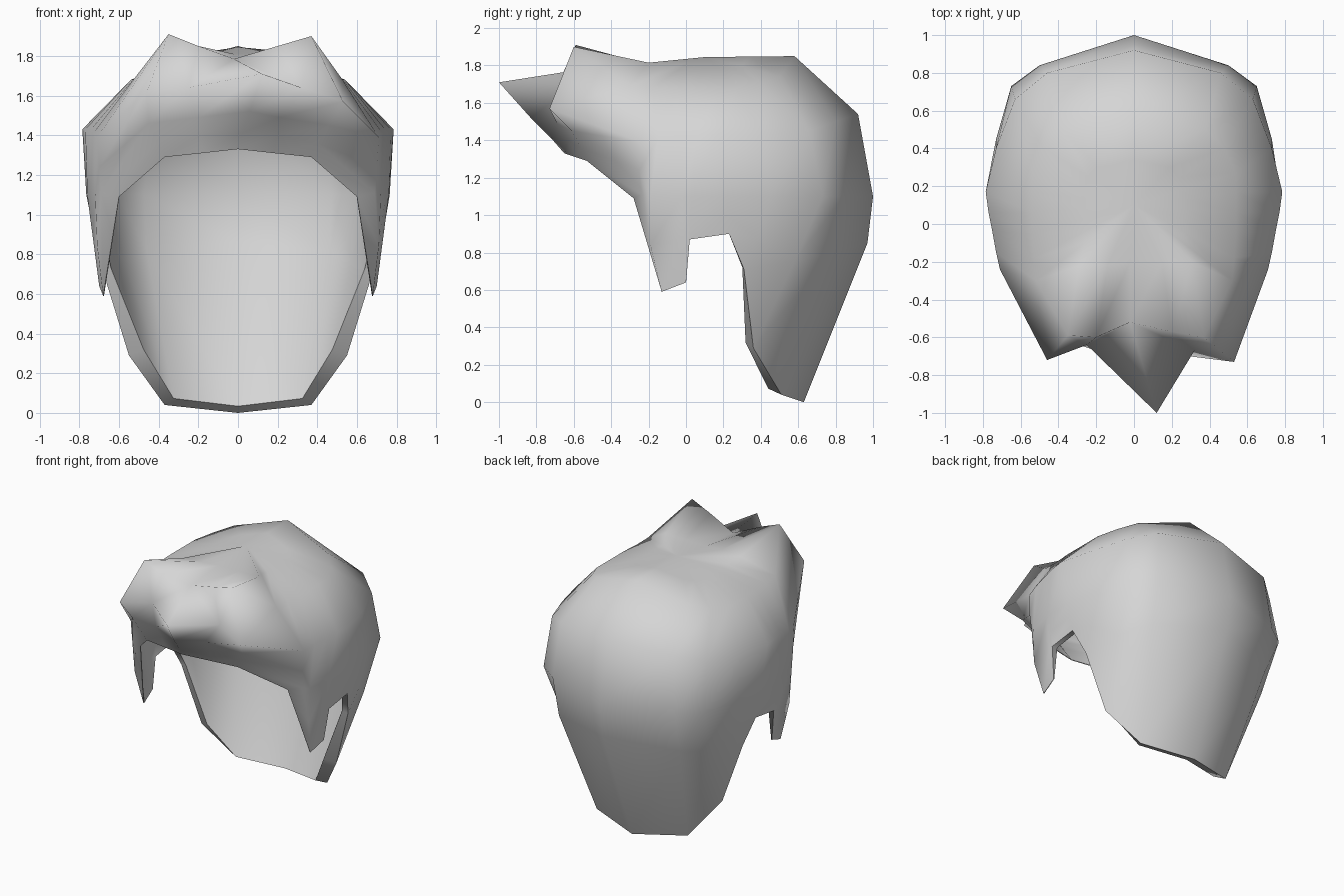
import bpy
import bmesh

cube = bpy.data.objects.get("Cube")
if cube:
    bpy.data.objects.remove(cube, do_unlink=True)

# Single flat colour
grey = bpy.data.materials.new("hair_grey")
grey.use_nodes = True
colour = (0.67, 0.67, 0.67, 1.0)
grey.diffuse_color = colour
grey.node_tree.nodes["Principled BSDF"].inputs["Base Color"].default_value = colour

# Locks of the half shell from centre back to temple,
# each listed from the shoulder of the crown down to the rim
CROWN = (0, 0.10, 1.845)
side_locks = [
    [(0, .58, 1.85), (0, .92, 1.54), (0, 1, 1.10), (0, .97, .85), (0, .63, 0)],
    [(.38, .50, 1.74), (.46, .80, 1.50), (.50, .84, 1.10), (.49, .78, .80), (.37, .51, .04)],
    [(.48, .40, 1.70), (.63, .66, 1.45), (.65, .73, 1.10), (.62, .58, .75), (.55, .36, .29)],
    [(.54, .27, 1.68), (.73, .40, 1.43), (.73, .45, 1.10), (.72, .38, .88), (.68, .31, .71)],
    # notch over the ear
    [(.54, .17, 1.68), (.785, .17, 1.43), (.765, .22, 1.10), (.745, .22, 1.00), (.73, .23, .90)],
    [(.54, .06, 1.68), (.77, .06, 1.43), (.76, .03, 1.10), (.745, .02, .98), (.73, .02, .87)],
    # sideburn
    [(.54, -.05, 1.68), (.75, -.04, 1.42), (.745, -.02, 1.10), (.73, -.01, .87), (.70, 0, .64)],
    [(.53, -.18, 1.68), (.73, -.15, 1.41), (.72, -.19, 1.10), (.71, -.19, .84), (.68, -.13, .59)],
    # temple
    [(.52, -.30, 1.69), (.71, -.24, 1.39), (.70, -.25, 1.24), (.69, -.24, 1.11), (.60, -.28, 1.09)],
]

# Uneven fringe from the +x tuft, past the middle spike, to the -x tuft,
# with one more point on the crown
fringe_locks = [
    [(.31, -.20, 1.815), (.37, -.60, 1.90), (.53, -.73, 1.57),
     (.46, -.61, 1.45), (.40, -.56, 1.36), (.37, -.53, 1.29)],
    [(.15, -.20, 1.81), (.20, -.57, 1.85), (.32, -.67, 1.64),
     (.21, -.69, 1.49), (.20, -.63, 1.40), (.18, -.59, 1.31)],
    [(-.02, -.20, 1.81), (-.02, -.52, 1.785), (.12, -1, 1.71),
     (.06, -.83, 1.52), (.02, -.72, 1.41), (0, -.65, 1.33)],
    [(-.14, -.22, 1.81), (-.20, -.60, 1.85), (-.25, -.64, 1.64),
     (-.20, -.67, 1.49), (-.19, -.62, 1.40), (-.18, -.59, 1.31)],
    [(-.29, -.22, 1.80), (-.35, -.59, 1.91), (-.46, -.72, 1.62),
     (-.45, -.59, 1.46), (-.40, -.56, 1.36), (-.37, -.53, 1.29)],
]


def with_crown_point(lock):
    """Add a slightly raised point halfway to the crown."""
    x, y, z = [(a + b) / 2 for a, b in zip(CROWN, lock[0])]
    return [(x, y, z + 0.2 * x * x)] + lock


# Full ring of locks: one side, fringe, mirrored side
half = [with_crown_point(lock) for lock in side_locks]
mirrored = [[(-x, y, z) for x, y, z in lock] for lock in half[:0:-1]]
locks = half + fringe_locks + mirrored
count, rows = len(locks), len(half[0])
spike = len(half) + 2

bm = bmesh.new()
crown = bm.verts.new(CROWN)
cols = [[bm.verts.new(p) for p in lock] for lock in locks]
for i, a in enumerate(cols):
    b = cols[(i + 1) % count]
    bm.faces.new((crown, a[0], b[0]))
    for r in range(rows - 1):
        if r == 1 and i == spike:
            # -x flank of the spike
            bm.faces.new((a[1], a[2], b[2]))
            bm.faces.new((a[1], b[2], b[1]))
        elif r == 1 and abs(i - spike) == 1:
            # +x flank of the spike, and notch beside the -x tuft
            bm.faces.new((a[1], a[2], b[1]))
            bm.faces.new((a[2], b[2], b[1]))
        else:
            bm.faces.new((a[r], a[r + 1], b[r + 1], b[r]))
bmesh.ops.recalc_face_normals(bm, faces=bm.faces[:])
bm.normal_update()
if crown.normal.z < 0:
    bmesh.ops.reverse_faces(bm, faces=bm.faces[:])

mesh = bpy.data.meshes.new("hair_shell")
bm.to_mesh(mesh)
bm.free()
mesh.materials.append(grey)
hair = bpy.data.objects.new("hair_shell", mesh)
bpy.context.collection.objects.link(hair)
outer_faces = len(mesh.polygons)


def wall_share(k, r):
    """Share of the full wall thickness: thick nape, thin sideburn and hairline."""
    if r == rows - 1:
        return 1.0 if k <= 2 else 0.5 if k <= 5 else 0.05
    if r == rows - 2 and k in (6, 7, 8):
        return 0.3
    if k > 8 and r > 0:
        return 0.3
    return 0.6


group = hair.vertex_groups.new(name="wall_thickness")
group.add([0], 0.6, 'REPLACE')
for i in range(count):
    for r in range(rows):
        group.add([1 + i * rows + r], wall_share(min(i, count - i), r), 'REPLACE')

# Give the shell its inner wall and rim
bpy.ops.object.select_all(action='DESELECT')
hair.select_set(True)
bpy.context.view_layer.objects.active = hair
wall = hair.modifiers.new("wall", 'SOLIDIFY')
wall.thickness = 0.09
wall.offset = -1
wall.vertex_group = group.name
bpy.ops.object.modifier_apply(modifier=wall.name)

# Smooth all over, with a crisp rim
bpy.ops.object.shade_smooth()
bm = bmesh.new()
bm.from_mesh(hair.data)
bm.faces.ensure_lookup_table()
for face in bm.faces[2 * outer_faces:]:
    for edge in face.edges:
        if any(f.index < 2 * outer_faces for f in edge.link_faces):
            edge.smooth = False
bm.to_mesh(hair.data)
bm.free()
